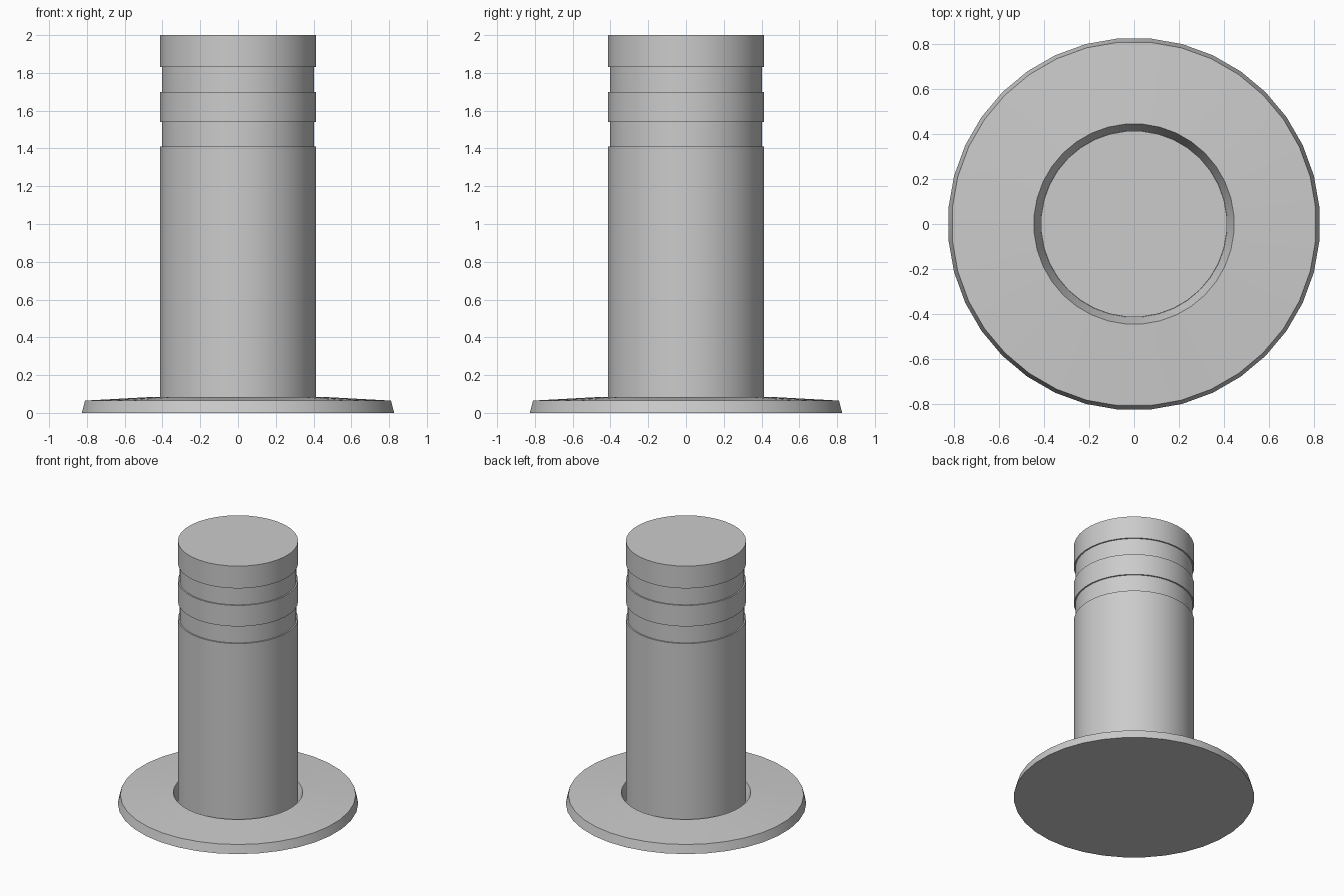
import bpy
import bmesh
from math import cos, sin, pi, radians

SEGMENTS = 36

cube = bpy.data.objects.get("Cube")
if cube:
    bpy.data.objects.remove(cube, do_unlink=True)

# Single plain grey finish
grey = bpy.data.materials.new("plain_grey")
grey.use_nodes = True
colour = (0.6, 0.6, 0.6, 1.0)
grey.diffuse_color = colour
grey.node_tree.nodes["Principled BSDF"].inputs["Base Color"].default_value = colour


def lathe(name, profile, cap_start=False, cap_end=False):
    """Spin (radius, height) points around z, with optional flat caps."""
    bm = bmesh.new()
    rings = []
    for radius, height in profile:
        angles = [2 * pi * (i + 0.5) / SEGMENTS for i in range(SEGMENTS)]
        rings.append([bm.verts.new((radius * cos(a), radius * sin(a), height))
                      for a in angles])
    for low, high in zip(rings, rings[1:]):
        for i in range(SEGMENTS):
            j = (i + 1) % SEGMENTS
            bm.faces.new((low[i], low[j], high[j], high[i]))
    if cap_start:
        bm.faces.new(rings[0][::-1])
    if cap_end:
        bm.faces.new(rings[-1])
    mesh = bpy.data.meshes.new(name)
    bm.to_mesh(mesh)
    bm.free()
    mesh.materials.append(grey)
    obj = bpy.data.objects.new(name, mesh)
    bpy.context.collection.objects.link(obj)
    bpy.ops.object.select_all(action="DESELECT")
    obj.select_set(True)
    bpy.context.view_layer.objects.active = obj
    bpy.ops.object.shade_smooth_by_angle(angle=radians(30))
    return obj


# Base flange: tapered rim, gently rising top, funnel recess around the post
lathe("base_flange",
      [(0.83, 0), (0.813, 0.065), (0.447, 0.085), (0.416, 0.004)],
      cap_start=True)

# Post with two shallow grooves below the head
BODY, GROOVE = 0.415, 0.405
post_profile = [(BODY, 0.004)]
for bottom, top in ((1.41, 1.54), (1.70, 1.83)):
    post_profile += [(BODY, bottom), (GROOVE, bottom), (GROOVE, top), (BODY, top)]
post_profile.append((BODY, 2.0))
lathe("post", post_profile, cap_end=True)
